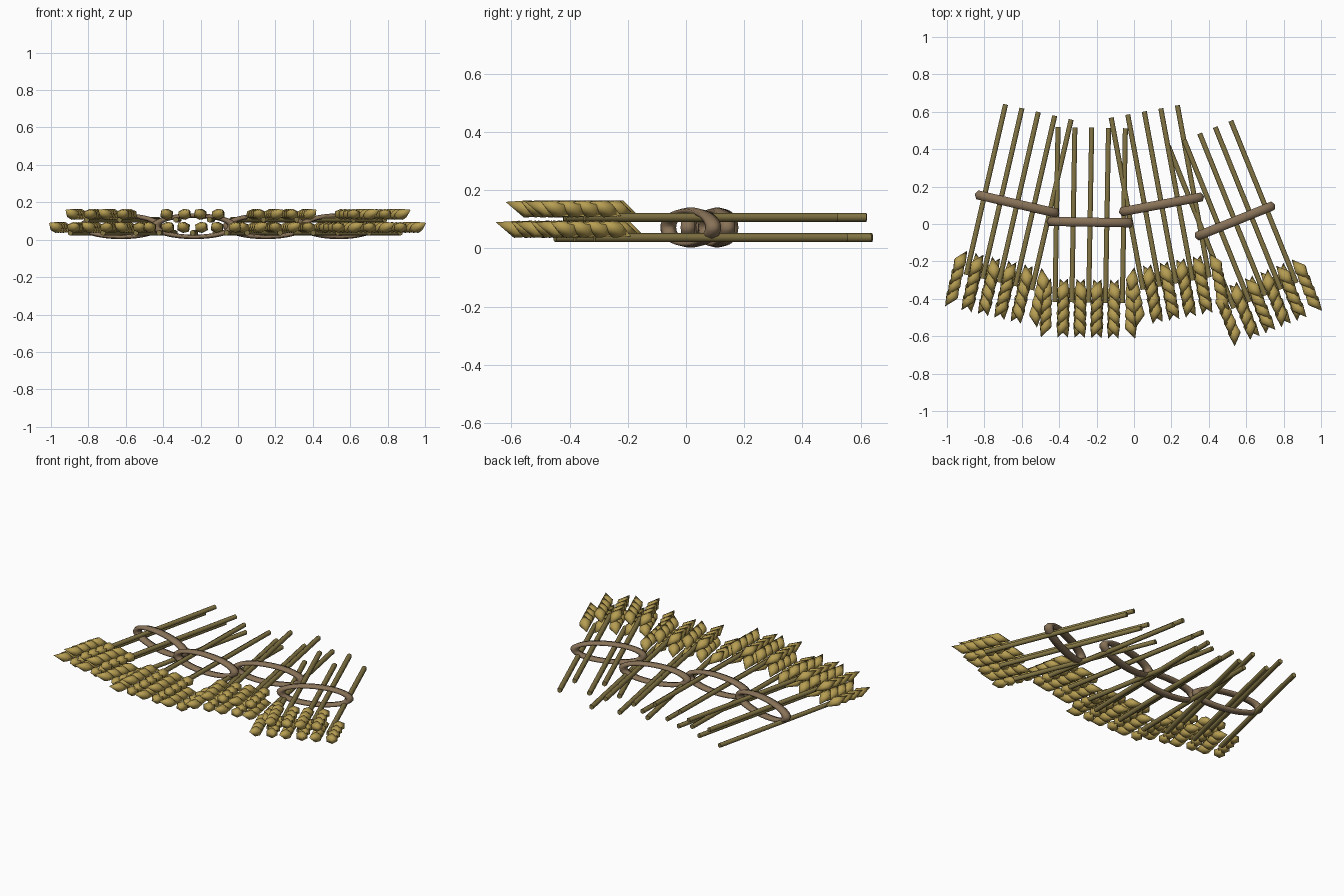
import bpy, bmesh, math
from mathutils import Vector, Matrix

if "Cube" in bpy.data.objects:
    bpy.data.objects.remove(bpy.data.objects["Cube"])


def material(name, rgb):
    m = bpy.data.materials.new(name)
    m.diffuse_color = (*rgb, 1)
    m.use_nodes = True
    m.node_tree.nodes["Principled BSDF"].inputs["Base Color"].default_value = m.diffuse_color
    return m


STALK = material("olive straw", (0.23, 0.18, 0.058))
GRAIN = material("golden grain", (0.47, 0.34, 0.085))
ROPE = material("brown rope", (0.25, 0.17, 0.098))


def finish(bm, name, mat, matrix):
    bmesh.ops.recalc_face_normals(bm, faces=bm.faces)
    for f in bm.faces:
        f.smooth = len(f.verts) < 5      # end caps stay flat
    for e in bm.edges:
        e.smooth = all(len(f.verts) < 5 for f in e.link_faces)
    me = bpy.data.meshes.new(name)
    bm.to_mesh(me)
    bm.free()
    me.materials.append(mat)
    ob = bpy.data.objects.new(name, me)
    bpy.context.collection.objects.link(ob)
    ob.matrix_world = matrix


def stalk_layout():
    # five stalks, alternating between the low and the high layer
    for i in range(5):
        yield (i - 2) * 0.09, (0.037 if i % 2 == 0 else 0.107)


def stalks(name, matrix):
    bm = bmesh.new()
    for u, z in stalk_layout():
        m = Matrix.Translation((u, 0.0375, z)) @ Matrix.Rotation(math.pi / 2, 4, 'X')
        bmesh.ops.create_cone(bm, cap_ends=True, segments=6, radius1=0.0155,
                              radius2=0.0155, depth=0.935, matrix=m)
    finish(bm, name, STALK, matrix)


def ears(name, matrix):
    # every ear has a left and a right row of slanted double-cone grains
    bm = bmesh.new()
    for u, z in stalk_layout():
        for side in (-1, 1):
            axis = Vector((side * 0.024, -0.068, 0.024))
            rot = axis.to_track_quat('Z', 'Y').to_matrix().to_4x4()
            size = Matrix.Diagonal((0.038, 0.031, axis.length, 1))
            for k in range(4):
                pos = Matrix.Translation((u + side * 0.048, -0.372 - k * 0.06, z + 0.029))
                bmesh.ops.create_uvsphere(bm, u_segments=6, v_segments=2, radius=1,
                                          matrix=pos @ rot @ size)
    finish(bm, name, GRAIN, matrix)


def tie(name, matrix):
    # flattened ring round the stalks
    bm = bmesh.new()
    n, sides = 32, 6
    rows = []
    for i in range(n):
        a = 2 * math.pi * i / n
        row = []
        for j in range(sides):
            b = 2 * math.pi * j / sides
            ru = 0.206 + 0.026 * math.cos(b)
            rz = 0.057 + 0.012 * math.cos(b)
            row.append(bm.verts.new((ru * math.cos(a), 0.028 * math.sin(b),
                                     0.072 + rz * math.sin(a))))
        rows.append(row)
    for i in range(n):
        p, q = rows[i], rows[(i + 1) % n]
        for j in range(sides):
            k = (j + 1) % sides
            bm.faces.new((p[j], q[j], q[k], p[k]))
    finish(bm, name, ROPE, matrix)


# four sheaves: centre x, centre y, turn in degrees
for i, (x, y, turn) in enumerate([(-0.625, 0.107, -13), (-0.235, 0.01, -1),
                                  (0.147, 0.105, 10.5), (0.54, 0.016, 22)], 1):
    m = Matrix.Translation((x, y, 0)) @ Matrix.Rotation(math.radians(turn), 4, 'Z')
    stalks(f"sheaf_{i}_stalks", m)
    ears(f"sheaf_{i}_ears", m)
    tie(f"sheaf_{i}_tie", m)
